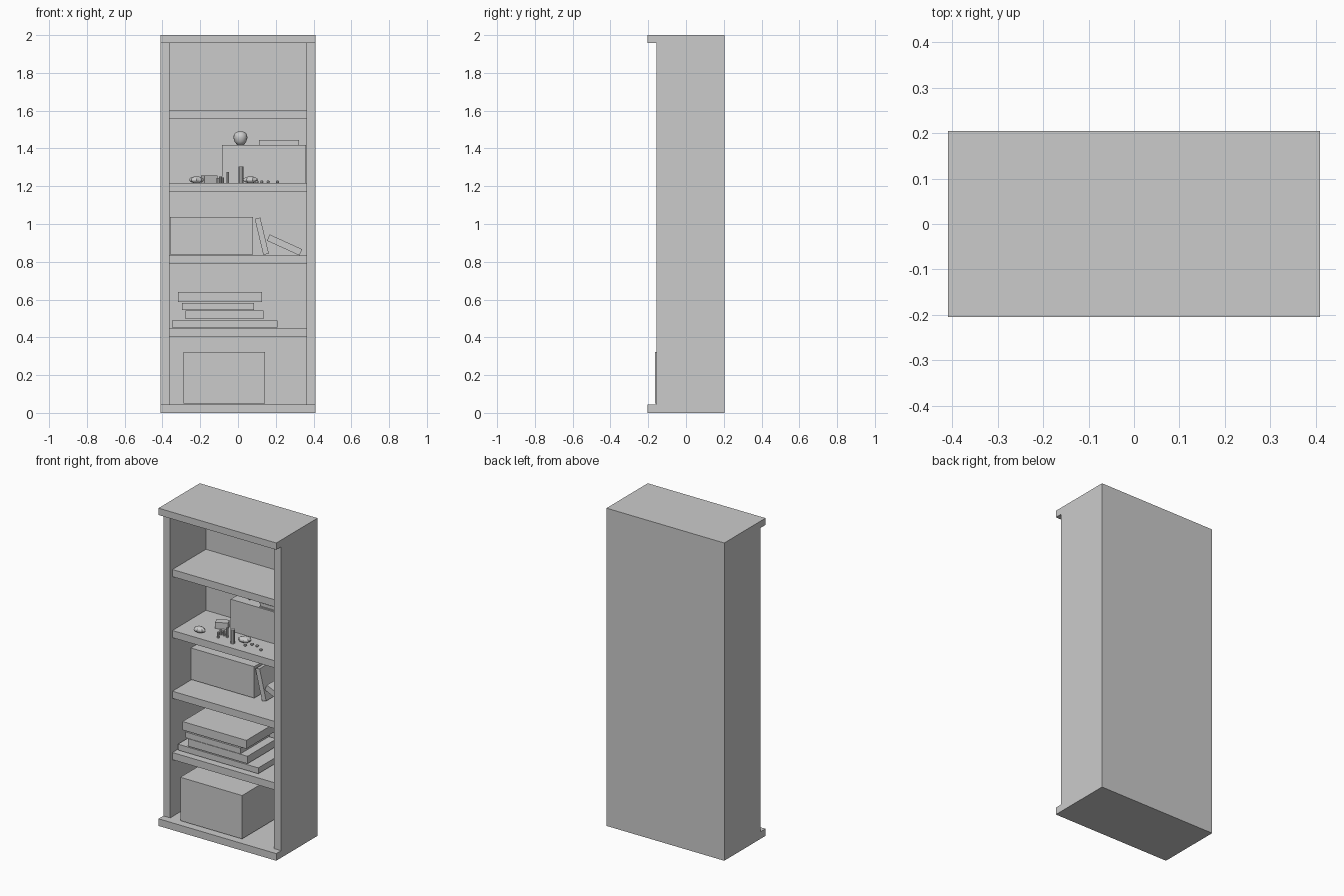
import bpy, bmesh, math
from mathutils import Matrix, Vector

if "Cube" in bpy.data.objects:
    bpy.data.objects.remove(bpy.data.objects["Cube"])


def finish(name, bm, smooth=False):
    bmesh.ops.recalc_face_normals(bm, faces=bm.faces)
    me = bpy.data.meshes.new(name)
    bm.to_mesh(me)
    bm.free()
    if smooth:
        for p in me.polygons:
            p.use_smooth = True
    ob = bpy.data.objects.new(name, me)
    bpy.context.collection.objects.link(ob)
    return ob


def box(name, x, y, z, turn=0.0, tilt=0.0):
    """Box from (min, max) pairs, turned about z and tilted about y at its centre."""
    bm = bmesh.new()
    size = [b - a for a, b in (x, y, z)]
    bmesh.ops.create_cube(bm, size=1, matrix=Matrix.Diagonal((*size, 1)))
    ob = finish(name, bm)
    ob.location = [(a + b) / 2 for a, b in (x, y, z)]
    ob.rotation_euler = (0, math.radians(tilt), math.radians(turn))
    return ob


def post(name, x, y, z, r, h, sides=10):
    bm = bmesh.new()
    bmesh.ops.create_cone(bm, cap_ends=True, segments=sides, radius1=r, radius2=r,
                          depth=h, matrix=Matrix.Translation((0, 0, h / 2)))
    ob = finish(name, bm)
    ob.location = (x, y, z)
    return ob


def lathe(name, profile, loc, sides=16):
    bm = bmesh.new()
    vs = [bm.verts.new((r, 0, z)) for r, z in profile]
    es = [bm.edges.new(p) for p in zip(vs, vs[1:])]
    bmesh.ops.spin(bm, geom=vs + es, cent=(0, 0, 0), axis=(0, 0, 1),
                   angle=2 * math.pi, steps=sides)
    bmesh.ops.remove_doubles(bm, verts=bm.verts, dist=1e-5)
    ob = finish(name, bm, True)
    ob.location = loc
    return ob


def shell(name, loc, size, turn):
    """Ribbed oval with one pointed end."""
    bm = bmesh.new()
    bmesh.ops.create_uvsphere(bm, u_segments=16, v_segments=10, radius=1)
    for i, v in enumerate(bm.verts):
        a = math.atan2(v.co.y, v.co.x)
        rib = 1 + 0.06 * math.cos(8 * a)
        v.co.x *= rib
        v.co.y *= rib * (1 + 0.25 * v.co.x)
        v.co = Vector((v.co.x * size[0], v.co.y * size[1], v.co.z * size[2]))
    ob = finish(name, bm)
    ob.location = loc
    ob.rotation_euler.z = math.radians(turn)
    return ob


# Cabinet
box("base_slab", (-0.41, 0.41), (-0.205, 0.205), (0, 0.045))
box("top_slab", (-0.41, 0.41), (-0.205, 0.205), (1.957, 2.0))
for side, s in (("left", -1), ("right", 1)):
    box(side + "_side_panel", tuple(sorted((s * 0.362, s * 0.41))),
        (-0.157, 0.205), (0.045, 1.957))
box("back_panel", (-0.362, 0.362), (0.198, 0.205), (0.045, 1.957))
for i, z in enumerate((0.448, 0.834, 1.216, 1.60)):
    box(f"shelf_{i + 1}", (-0.362, 0.362), (-0.135, 0.198), (z - 0.045, z))

# Storage box on the base
box("storage_box", (-0.288, 0.143), (-0.163, 0.165), (0.05, 0.323))

# Stack of flat books
stack = [(-0.35, 0.21, 0.453, 0.49), (-0.278, 0.135, 0.496, 0.543),
         (-0.297, 0.085, 0.545, 0.581), (-0.318, 0.127, 0.588, 0.641)]
for i, (x0, x1, z0, z1) in enumerate(stack):
    box(f"flat_book_{i + 1}", (x0, x1), (-0.098, 0.19), (z0, z1))

# Row of books and the two leaning ones
box("book_row", (-0.361, 0.08), (0.047, 0.197), (0.839, 1.037))
box("leaning_book", (0.111, 0.141), (0.047, 0.197), (0.837, 1.033), tilt=-13.5)
box("fallen_book", (0.152, 0.341), (0.047, 0.197), (0.871, 0.907), tilt=24.5)

# Upper row of books with a small book lying on it
box("upper_book_row", (-0.084, 0.359), (0.047, 0.197), (1.218, 1.418))
box("small_book_lower_cover", (0.111, 0.323), (0.055, 0.19), (1.419, 1.423))
box("small_book_pages", (0.115, 0.319), (0.06, 0.186), (1.423, 1.441))
box("small_book_upper_cover", (0.111, 0.323), (0.055, 0.19), (1.441, 1.446))

# Apple with dimpled top and bottom
lathe("apple", [(0, 0.006), (0.01, 0.0), (0.02, 0.003), (0.031, 0.018), (0.037, 0.038),
                (0.035, 0.054), (0.026, 0.067), (0.014, 0.071), (0.006, 0.067),
                (0, 0.060)], (0.013, 0.115, 1.418))
post("apple_stem", 0.013, 0.115, 1.477, 0.002, 0.013, 6)

# Curios along the front of the shelf
Z = 1.216
shell("left_shell", (-0.22, -0.065, Z + 0.018), (0.036, 0.026, 0.018), 180)
shell("right_shell", (0.066, -0.028, Z + 0.018), (0.038, 0.03, 0.018), 20)
box("trinket_box", (-0.19, -0.115), (0.04, 0.085), (Z, Z + 0.04), turn=25)
post("tall_candle", 0.016, -0.075, Z, 0.014, 0.088)
post("short_candle", -0.053, -0.03, Z, 0.007, 0.06)
for i, (x, y, h) in enumerate(((-0.092, -0.065, 0.035), (-0.105, -0.02, 0.028),
                               (-0.082, -0.02, 0.03))):
    post(f"small_vial_{i + 1}", x, y, Z, 0.008, h, 8)
for i, (x, y) in enumerate(((0.10, -0.072), (0.125, -0.038), (0.16, -0.039), (0.21, -0.071))):
    shell(f"pebble_{i + 1}", (x, y, Z + 0.007), (0.009, 0.008, 0.008), 40 * i)
